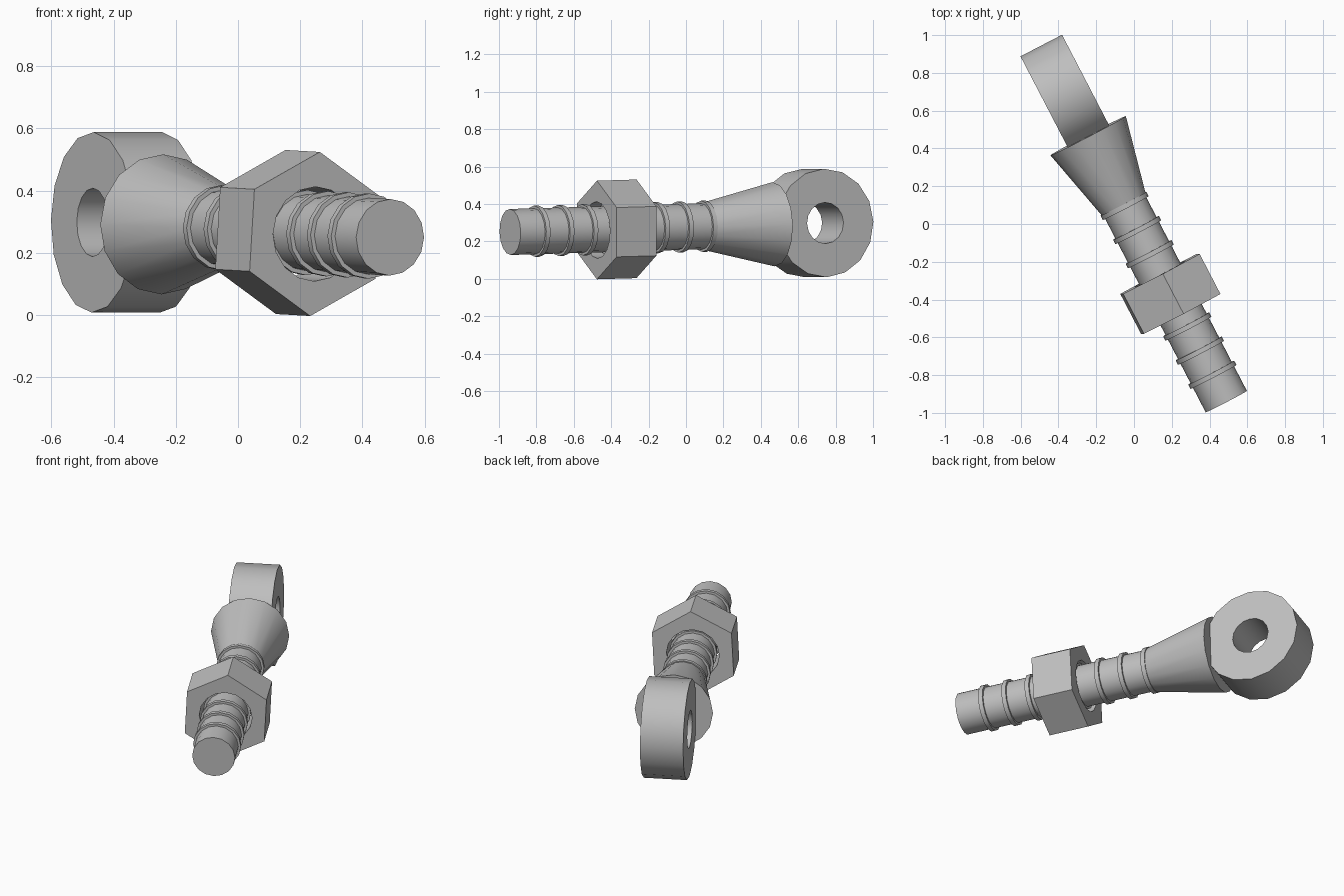
import bpy, bmesh
from math import sin, cos, pi, radians
from mathutils import Matrix, Vector

if "Cube" in bpy.data.objects:
    bpy.data.objects.remove(bpy.data.objects["Cube"], do_unlink=True)

steel = bpy.data.materials.new("steel_grey")
steel.use_nodes = True
steel.diffuse_color = (0.52, 0.52, 0.52, 1)
steel.node_tree.nodes["Principled BSDF"].inputs["Base Color"].default_value = steel.diffuse_color

# The bolt lies along its local y axis, turned and slightly raised at the eye end
PLACE = (Matrix.Translation((0, 0, 0.278))
         @ Matrix.Rotation(radians(27.46), 4, 'Z')
         @ Matrix.Rotation(radians(1.5), 4, 'X'))
ROD_R = 0.123
SIDES = 16


def finish(name, bm, local=Matrix()):
    bmesh.ops.recalc_face_normals(bm, faces=bm.faces)
    mesh = bpy.data.meshes.new(name)
    bm.to_mesh(mesh)
    bm.free()
    mesh.transform(PLACE @ local)
    mesh.materials.append(steel)
    obj = bpy.data.objects.new(name, mesh)
    bpy.context.collection.objects.link(obj)
    bpy.ops.object.select_all(action='DESELECT')
    obj.select_set(True)
    bpy.context.view_layer.objects.active = obj
    bpy.ops.object.shade_smooth_by_angle(angle=radians(30))
    return obj


def circle(bm, radius, y, sides=SIDES, turn=0.0):
    angles = [pi / 2 + turn + 2 * pi * i / sides for i in range(sides)]
    return [bm.verts.new((radius * cos(a), y, radius * sin(a))) for a in angles]


def lathe(name, profile, closed=False, local=Matrix()):
    """Turn (radius, y) points about y; open profiles get flat end caps."""
    bm = bmesh.new()
    loops = [circle(bm, r, y) for r, y in profile]
    pairs = list(zip(loops, loops[1:]))
    if closed:
        pairs.append((loops[-1], loops[0]))
    else:
        bm.faces.new(loops[0])
        bm.faces.new(loops[-1])
    for a, b in pairs:
        for i in range(SIDES):
            j = (i + 1) % SIDES
            bm.faces.new((a[i], a[j], b[j], b[i]))
    return finish(name, bm, local)


def tube(name, inner, outer, y0, y1, local=Matrix()):
    profile = [(inner, y0), (outer, y0), (outer, y1), (inner, y1)]
    return lathe(name, profile, True, local)


# Rod and flared socket
lathe("rod", [(ROD_R, -1.06), (ROD_R, 0.15)])
lathe("flared_socket", [(0.126, 0.1), (0.225, 0.527)])

# Thread ridges
for i in range(8):
    y = -0.9 + 0.144 * i
    tube(f"thread_ridge_{i + 1}", ROD_R - 0.01, 0.137, y - 0.013, y + 0.013)

# Eye with a hole, its axis across the rod
across = Matrix.Translation((0, 0.775, 0)) @ Matrix.Rotation(-pi / 2, 4, 'Z')
tube("eye", 0.11, 0.29, -0.124, 0.124, across)

# Loose hexagonal nut with a round bore
bm = bmesh.new()
edges = []
for loop in (circle(bm, 0.264, -0.537, 6, radians(-3)), circle(bm, 0.152, -0.537)):
    edges += [bm.edges.new((loop[i - 1], loop[i])) for i in range(len(loop))]
bmesh.ops.triangle_fill(bm, edges=edges, use_beauty=True)
region = bmesh.ops.extrude_face_region(bm, geom=bm.faces[:], use_keep_orig=True)
moved = [g for g in region["geom"] if isinstance(g, bmesh.types.BMVert)]
bmesh.ops.translate(bm, verts=moved, vec=Vector((0, 0.239, 0)))
finish("hex_nut", bm, Matrix.Translation((0, 0, -0.003)))
